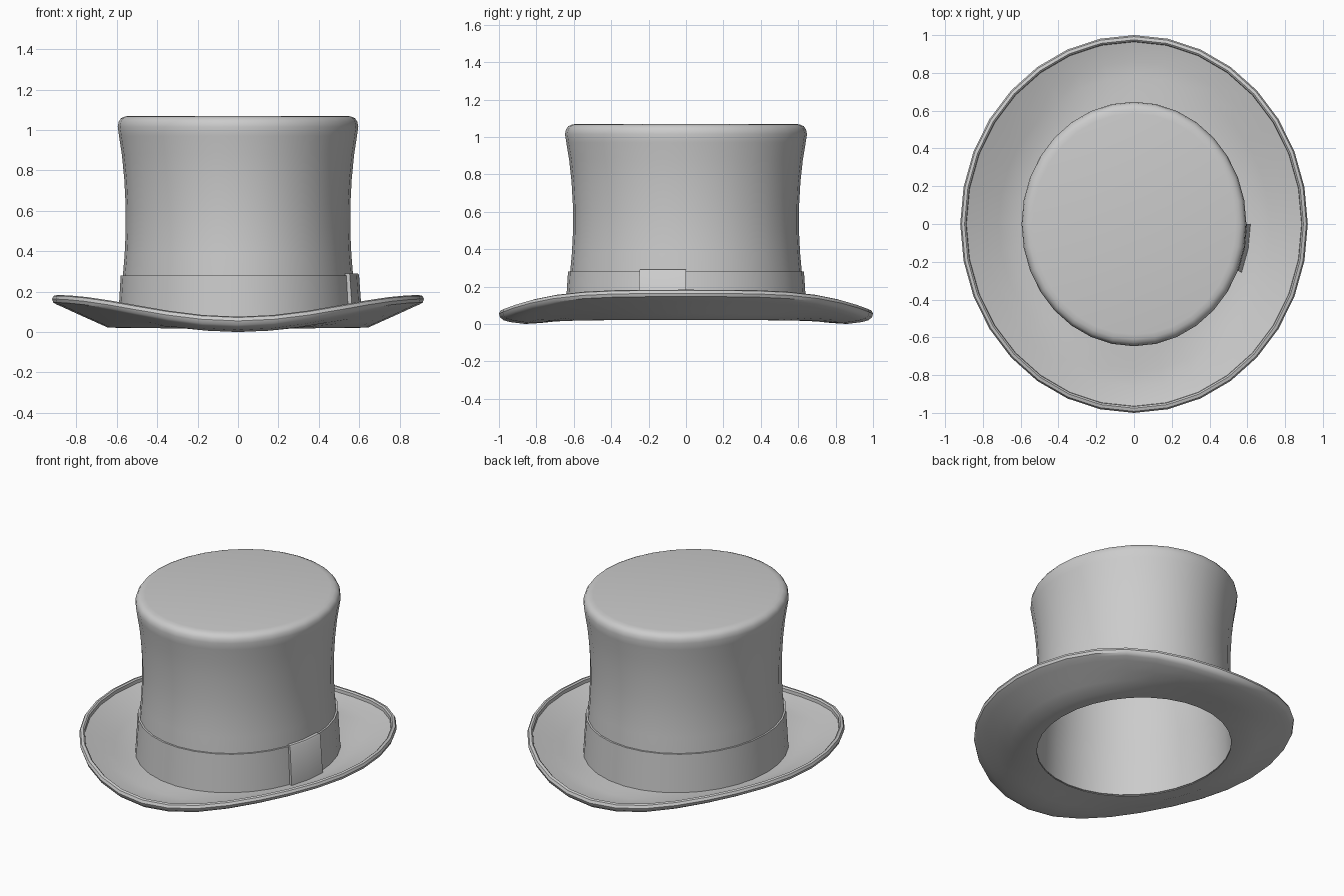
import bpy, bmesh, math

if "Cube" in bpy.data.objects:
    bpy.data.objects.remove(bpy.data.objects["Cube"])

N = 32          # sides around the hat
OVAL = 0.92     # width / depth ratio


def sweep(name, profile, closed=True, start=0, steps=N):
    """Sweep (radius, z at front/back, z at sides) points around the oval."""
    bm = bmesh.new()
    full = steps == N
    rings = []
    for i in range(steps if full else steps + 1):
        a = 2 * math.pi * (start + i) / N
        w = 1 - math.sin(a) ** 4
        rings.append([bm.verts.new((OVAL * r * math.cos(a), r * math.sin(a), zf + (zs - zf) * w))
                      for r, zf, zs in profile])
    m = len(profile)
    for i in range(steps):
        p, q = rings[i], rings[(i + 1) % len(rings)]
        for j in range(m if closed else m - 1):
            k = (j + 1) % m
            bm.faces.new((p[j], q[j], q[k], p[k]))
    if not full:
        bm.faces.new(rings[0])
        bm.faces.new(rings[-1])
    bmesh.ops.remove_doubles(bm, verts=bm.verts, dist=1e-5)
    bmesh.ops.recalc_face_normals(bm, faces=bm.faces)
    me = bpy.data.meshes.new(name)
    bm.to_mesh(me)
    bm.free()
    ob = bpy.data.objects.new(name, me)
    bpy.context.collection.objects.link(ob)
    bpy.ops.object.select_all(action='DESELECT')
    ob.select_set(True)
    bpy.context.view_layer.objects.active = ob
    bpy.ops.object.shade_smooth_by_angle(angle=math.radians(40))
    return ob


def level(points):
    return [(r, z, z) for r, z in points]


# Crown: flared outer wall with rounded top edge, hollow inside
wall = [(0.642, 1.04), (0.647, 1.015), (0.640, 0.97), (0.625, 0.88), (0.612, 0.76),
        (0.604, 0.62), (0.604, 0.5), (0.610, 0.38), (0.620, 0.27), (0.630, 0.03)]
outer = [(0, 1.07), (0.585, 1.07), (0.61, 1.066), (0.63, 1.057)] + wall
inner = [(r - 0.02, z) for r, z in reversed(wall[1:])] + [(0.6, 1.045), (0, 1.045)]
sweep("crown", level(outer + inner), closed=False)

# Brim: thin, curled up at the sides, with a rolled edge
sweep("brim", [
    (0.608, 0.020, 0.020), (0.70, 0.014, 0.022), (0.78, 0.005, 0.055), (0.86, 0.000, 0.088),
    (0.94, 0.010, 0.122), (0.975, 0.020, 0.136), (0.994, 0.035, 0.146), (1.0, 0.055, 0.163),
    (0.992, 0.072, 0.179), (0.975, 0.076, 0.183), (0.966, 0.068, 0.176), (0.964, 0.048, 0.155),
    (0.86, 0.026, 0.108), (0.78, 0.026, 0.075), (0.70, 0.030, 0.042), (0.62, 0.034, 0.034)])

# Ribbon band around the crown base
sweep("band", level([(0.615, 0.28), (0.631, 0.28), (0.647, 0.025), (0.62, 0.025)]))

# Flat bow overlapping the band on the right side
sweep("bow", level([(0.622, 0.29), (0.644, 0.29), (0.651, 0.283), (0.671, 0.03), (0.63, 0.03)]),
      start=-2, steps=2)
